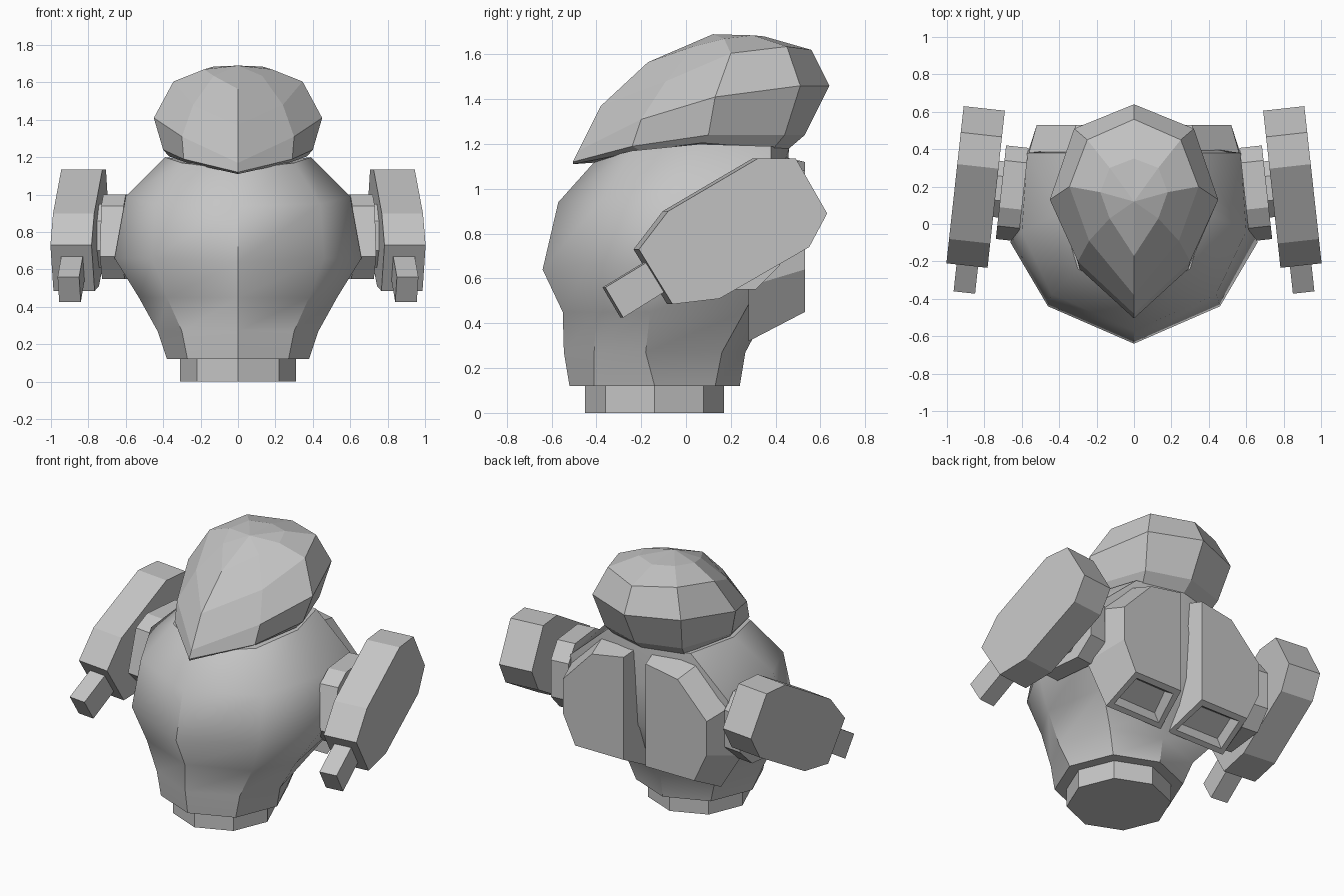
import bpy
import bmesh
from mathutils import Vector

# Remove the default cube only
old_cube = bpy.data.objects.get("Cube")
if old_cube:
    bpy.data.objects.remove(old_cube, do_unlink=True)

# Single flat material
grey = bpy.data.materials.new("plain_grey")
grey.use_nodes = True
grey_value = (0.56, 0.56, 0.56, 1)
grey.diffuse_color = grey_value
grey.node_tree.nodes["Principled BSDF"].inputs["Base Color"].default_value = grey_value


def finish(name, bm, smooth_angle=None):
    """Turn a bmesh into a named, shaded object."""
    bmesh.ops.remove_doubles(bm, verts=bm.verts, dist=0.0005)
    bmesh.ops.recalc_face_normals(bm, faces=bm.faces)
    mesh = bpy.data.meshes.new(name)
    bm.to_mesh(mesh)
    bm.free()
    mesh.materials.append(grey)
    obj = bpy.data.objects.new(name, mesh)
    bpy.context.collection.objects.link(obj)
    if smooth_angle:
        bpy.ops.object.select_all(action="DESELECT")
        obj.select_set(True)
        bpy.context.view_layer.objects.active = obj
        bpy.ops.object.shade_smooth_by_angle(angle=smooth_angle)
    return obj


def loft(rings, apex=None):
    """Skin a stack of closed rings; close the top with a cap or an apex."""
    bm = bmesh.new()
    loops = [[bm.verts.new(p) for p in ring] for ring in rings]
    count = len(loops[0])
    for low, high in zip(loops, loops[1:]):
        for i in range(count):
            j = (i + 1) % count
            bm.faces.new((low[i], low[j], high[j], high[i]))
    bm.faces.new(list(reversed(loops[0])))
    top = loops[-1]
    if apex:
        tip = bm.verts.new(apex)
        for i in range(count):
            bm.faces.new((top[i], top[(i + 1) % count], tip))
    else:
        bm.faces.new(top)
    return bm


def full_ring(half):
    """Mirror a front-to-back half ring across the centre plane."""
    return half + [(-x, y, z) for x, y, z in reversed(half[1:-1])]


def yawed_plate(name, outline, outer_x, thickness, side):
    """Extrude a side-on outline square to its face, toed out at the front."""
    toe = -0.11
    rings = [[(side * (outer_x - depth + toe * y), y + toe * depth, z) for y, z in outline]
             for depth in (thickness, 0)]
    return finish(name, loft(rings))


# Eight-sided foot collar
bm = bmesh.new()
bmesh.ops.create_cone(bm, cap_ends=True, segments=8, radius1=0.31, radius2=0.31, depth=0.14)
bmesh.ops.translate(bm, verts=bm.verts, vec=Vector((0, -0.14, 0.07)))
finish("base_collar", bm)

# Barrel body: front, front corner, side, rear corner and back of each level
body_levels = [
    [(0, -.52, .12), (.27, -.41, .12), (.38, -.14, .12), (.27, .13, .12), (0, .24, .12)],
    [(0, -.545, .27), (.3, -.41, .27), (.43, -.18, .27), (.32, .16, .27), (0, .265, .27)],
    [(0, -.55, .45), (.38, -.4, .45), (.53, -.16, .45), (.46, .26, .45), (0, .36, .45)],
    [(0, -.64, .64), (.46, -.44, .66), (.66, -.1, .66), (.61, .37, .64), (0, .42, .64)],
    [(0, -.57, .94), (.44, -.375, .95), (.6, -.04, .99), (.57, .38, .95), (0, .44, .94)],
    [(0, -.4, 1.13), (.3, -.24, 1.17), (.39, .06, 1.2), (.3, .38, 1.19), (0, .46, 1.18)],
]
finish("body", loft([full_ring(level) for level in body_levels]), 0.65)

# Hood-like head that sweeps down to a pointed front
head_levels = [
    [(0, -.505, 1.11), (.27, -.2, 1.17), (.37, .07, 1.205), (.26, .39, 1.18), (0, .46, 1.18)],
    [(0, -.505, 1.12), (.29, -.24, 1.19), (.4, .1, 1.24), (.28, .44, 1.24), (0, .53, 1.24)],
    [(0, -.48, 1.17), (.3, -.2, 1.31), (.45, .13, 1.41), (.32, .51, 1.46), (0, .64, 1.46)],
    [(0, -.38, 1.37), (.24, -.09, 1.48), (.345, .2, 1.605), (.25, .45, 1.635), (0, .56, 1.62)],
    [(0, -.17, 1.565), (.13, .03, 1.635), (.18, .17, 1.67), (.13, .3, 1.685), (0, .35, 1.68)],
]
finish("head", loft([full_ring(level) for level in head_levels], (0, .12, 1.69)))

# Side-on outlines shared by both arms
arm_outline = [(-.21, .73), (-.08, .9), (.32, 1.135), (.49, 1.135),
               (.63, .89), (.55, .74), (.15, .51), (-.06, .485)]
gun_outline = [(-.36, .56), (-.28, .425), (.0, .6), (-.08, .73)]
pad_outline = [(-.08, .67), (-.01, .94), (.09, 1), (.34, 1),
               (.42, .9), (.42, .66), (.31, .55), (.03, .55)]
joint_outline = [(.04, .7), (.04, .86), (.13, .95), (.26, .95),
                 (.34, .86), (.34, .7), (.26, .61), (.13, .61)]

# Rear pack outlines: outer back face, then the wider root in the body
pack_back = [(.08, .45), (.43, .45), (.52, .64), (.52, .86), (.31, 1.08), (.08, 1.12)]
pack_root = [(.03, .32), (.45, .32), (.6, .565), (.59, .92), (.36, 1.15), (.03, 1.18)]

for side, label in ((1, "left"), (-1, "right")):
    yawed_plate(label + "_arm", arm_outline, 0.98, 0.22, side)
    yawed_plate(label + "_barrel", gun_outline, 0.925, 0.115, side)
    yawed_plate(label + "_shoulder_pad", pad_outline, 0.73, 0.12, side)
    yawed_plate(label + "_shoulder_joint", joint_outline, 0.78, 0.1, side)

    # Rear pack with a recessed vent on its underside
    bm = loft([[(side * x, .28, z) for x, z in pack_root],
               [(side * x, .53, z) for x, z in pack_back]])
    bmesh.ops.recalc_face_normals(bm, faces=bm.faces)
    underside = min(bm.faces, key=lambda f: f.normal.z)
    bmesh.ops.inset_individual(bm, faces=[underside], thickness=0.05)
    bmesh.ops.inset_individual(bm, faces=[underside], thickness=0.04, depth=-0.05)
    finish(label + "_rear_pack", bm)
